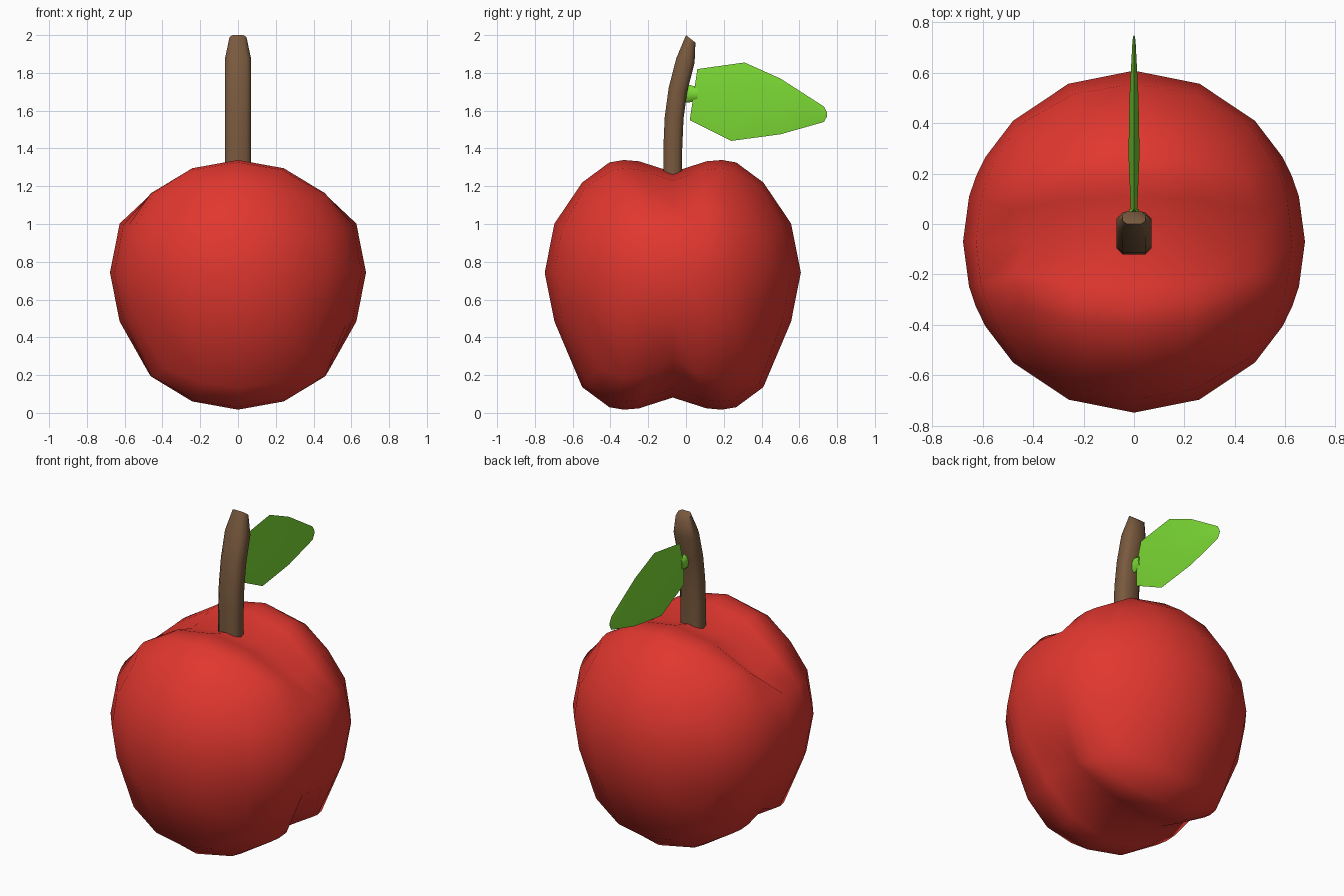
import bpy, bmesh, math
from mathutils import Vector

if "Cube" in bpy.data.objects:
    bpy.data.objects.remove(bpy.data.objects["Cube"])

CY, CZ, R = -0.07, 0.678, 0.678


def finish(bm, name, color, angle):
    bmesh.ops.recalc_face_normals(bm, faces=bm.faces[:])
    me = bpy.data.meshes.new(name)
    bm.to_mesh(me)
    bm.free()
    ob = bpy.data.objects.new(name, me)
    bpy.context.collection.objects.link(ob)
    mat = bpy.data.materials.new(name + "_colour")
    mat.diffuse_color = (*color, 1)
    mat.use_nodes = True
    mat.node_tree.nodes["Principled BSDF"].inputs["Base Color"].default_value = mat.diffuse_color
    me.materials.append(mat)
    bpy.ops.object.select_all(action='DESELECT')
    ob.select_set(True)
    bpy.context.view_layer.objects.active = ob
    bpy.ops.object.shade_smooth_by_angle(angle=math.radians(angle))
    return ob


def loft(rings, name, color, angle):
    bm = bmesh.new()
    vs = [[bm.verts.new(p) for p in ring] for ring in rings]
    n = len(vs[0])
    for a, b in zip(vs, vs[1:]):
        for i in range(n):
            bm.faces.new((a[i], a[(i + 1) % n], b[(i + 1) % n], b[i]))
    bm.faces.new(vs[0])
    bm.faces.new(vs[-1])
    return finish(bm, name, color, angle)


def clamp(t):
    return max(0.0, min(1.0, t))


def swell(v):
    # height factor across the body: groove in the middle, full shoulders
    table = [(0, .88), (.34, 1.0), (.5, 1.055), (.66, 1.10), (1, 1.13)]
    for (a, fa), (b, fb) in zip(table, table[1:]):
        if v <= b + 1e-4:
            return fa + (fb - fa) * (v - a) / (b - a)
    return table[-1][1]


# Fruit body: cube sphere with a groove over the top and under the base
bm = bmesh.new()
bmesh.ops.create_cube(bm, size=2)
bmesh.ops.subdivide_edges(bm, edges=bm.edges[:], cuts=3, use_grid_fill=True)
for y in (-.66, -.34, .34, .66):
    bmesh.ops.bisect_plane(bm, geom=bm.verts[:] + bm.edges[:] + bm.faces[:],
                           plane_co=(0, y, 0), plane_no=(0, 1, 0))
for vert in bm.verts:
    u, v, w = vert.co
    p = Vector([math.tan(c * math.pi / 4) for c in (u, v, w)]).normalized() * R
    p.z *= 1 + (swell(abs(v)) - 1) * clamp(abs(w) * 2 - 1)
    # groove bites deeper at two opposite shoulders
    if abs(v) < .1 and abs(u) > .9 and abs(w) > .9 and u * w < 0:
        p.x *= .92
        p.z *= .93
    p.z += .065 * clamp((1 - abs(w)) * 2)
    vert.co = p + Vector((0, CY, CZ))
finish(bm, "fruit_body", (.75, .038, .028), 80)

# Stem: bent, eight-sided, narrowed at the tip
path = [(-.07, 1.2, 1), (-.07, 1.4, 1), (-.063, 1.56, 1), (-.043, 1.71, 1),
        (-.003, 1.865, 1), (.025, 1.98, .64)]
section = [(.07, -.025), (.07, .025), (.045, .05), (-.045, .05),
           (-.07, .025), (-.07, -.025), (-.045, -.05), (.045, -.05)]
rings = []
for i, (y, z, s) in enumerate(path):
    a, b = path[max(i - 1, 0)], path[min(i + 1, len(path) - 1)]
    t = Vector((b[0] - a[0], b[1] - a[1])).normalized()
    if i == len(path) - 1:
        t = Vector((.62, .78))
    rings.append([(sx * s, y + sy * s * t.y, z - sy * s * t.x) for sx, sy in section])
loft(rings, "stem", (.19, .1, .048), 60)

# Leaf: thin lens, each station gives top point, bottom point, half thickness
stations = [((.06, 1.82), (.02, 1.55), .012), ((.31, 1.855), (.24, 1.44), .022),
            ((.5, 1.77), (.5, 1.475), .018), ((.73, 1.622), (.73, 1.54), .006),
            ((.747, 1.59), (.747, 1.57), .002)]
rings = []
for (ty, tz), (by, bz), h in stations:
    my, mz = (ty + by) / 2, (tz + bz) / 2
    rings.append([(0, ty, tz), (h, my, mz), (0, by, bz), (-h, my, mz)])
loft(rings, "leaf", (.2, .7, .035), 50)

# Short leaf stalk joining leaf and stem
rings = []
for y, r in ((-.03, .05), (.02, .046), (.06, .035)):
    rings.append([(.02 * math.cos(k * math.pi / 4), y, 1.69 + r * math.sin(k * math.pi / 4))
                  for k in range(8)])
loft(rings, "leaf_stalk", (.2, .7, .035), 60)
